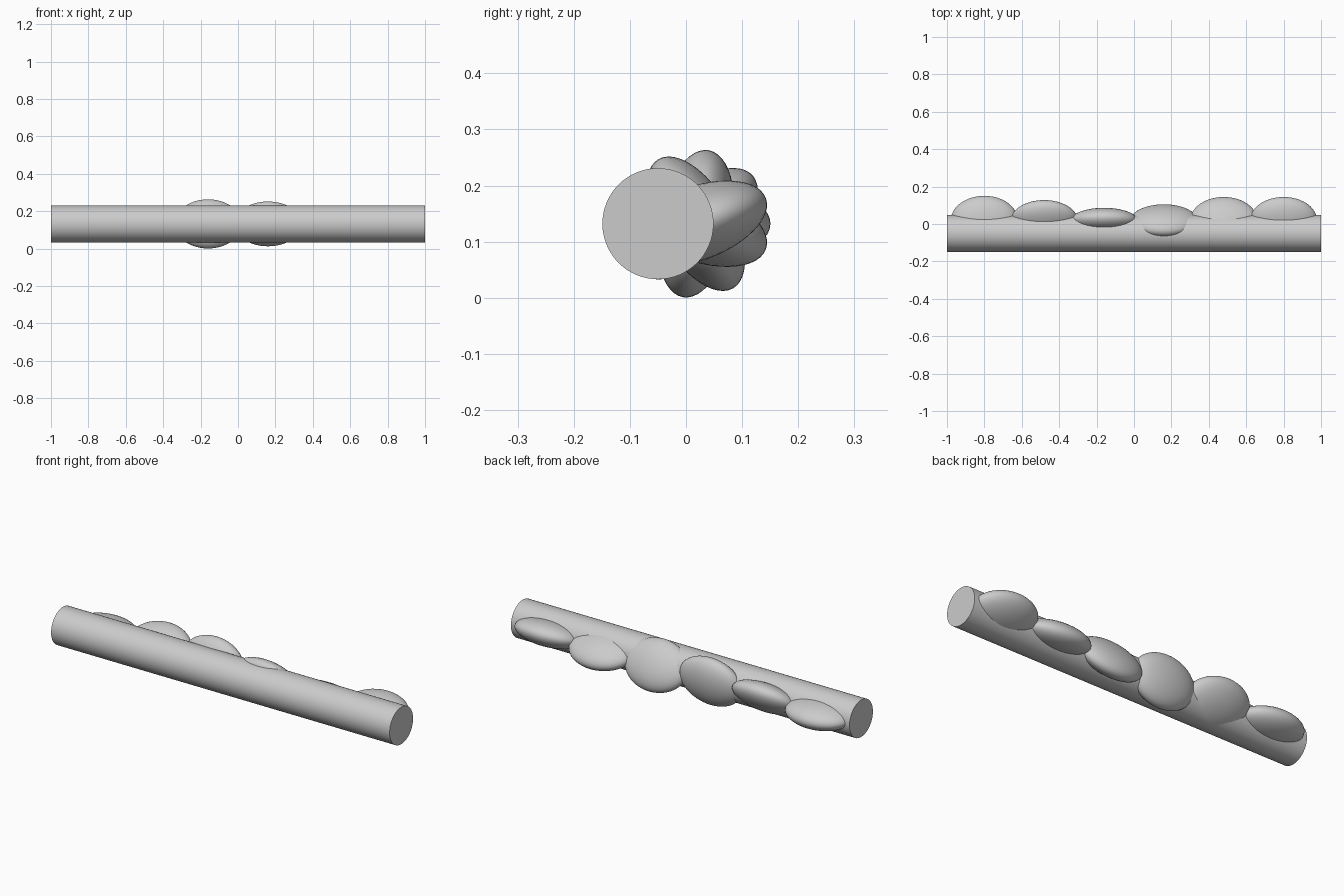
import bpy, math

if "Cube" in bpy.data.objects:
    bpy.data.objects.remove(bpy.data.objects["Cube"])

# Straight round rod
bpy.ops.mesh.primitive_cylinder_add(vertices=64, radius=0.099, depth=2,
                                    location=(0, -0.05, 0.132),
                                    rotation=(0, math.pi / 2, 0))
bpy.context.object.name = "rod"
bpy.ops.object.shade_smooth_by_angle(angle=math.radians(40))

# Row of flattened bumps, each turned 40 degrees further around the length
for i in range(6):
    bpy.ops.mesh.primitive_uv_sphere_add(segments=48, ring_count=24, radius=1,
                                         location=(-0.8 + 0.32 * i, 0.0175, 0.132),
                                         rotation=(math.radians(40 * i), 0, 0))
    bump = bpy.context.object
    bump.name = f"bump_{i + 1}"
    bump.scale = (0.18, 0.133, 0.066)
    bpy.ops.object.shade_smooth()
